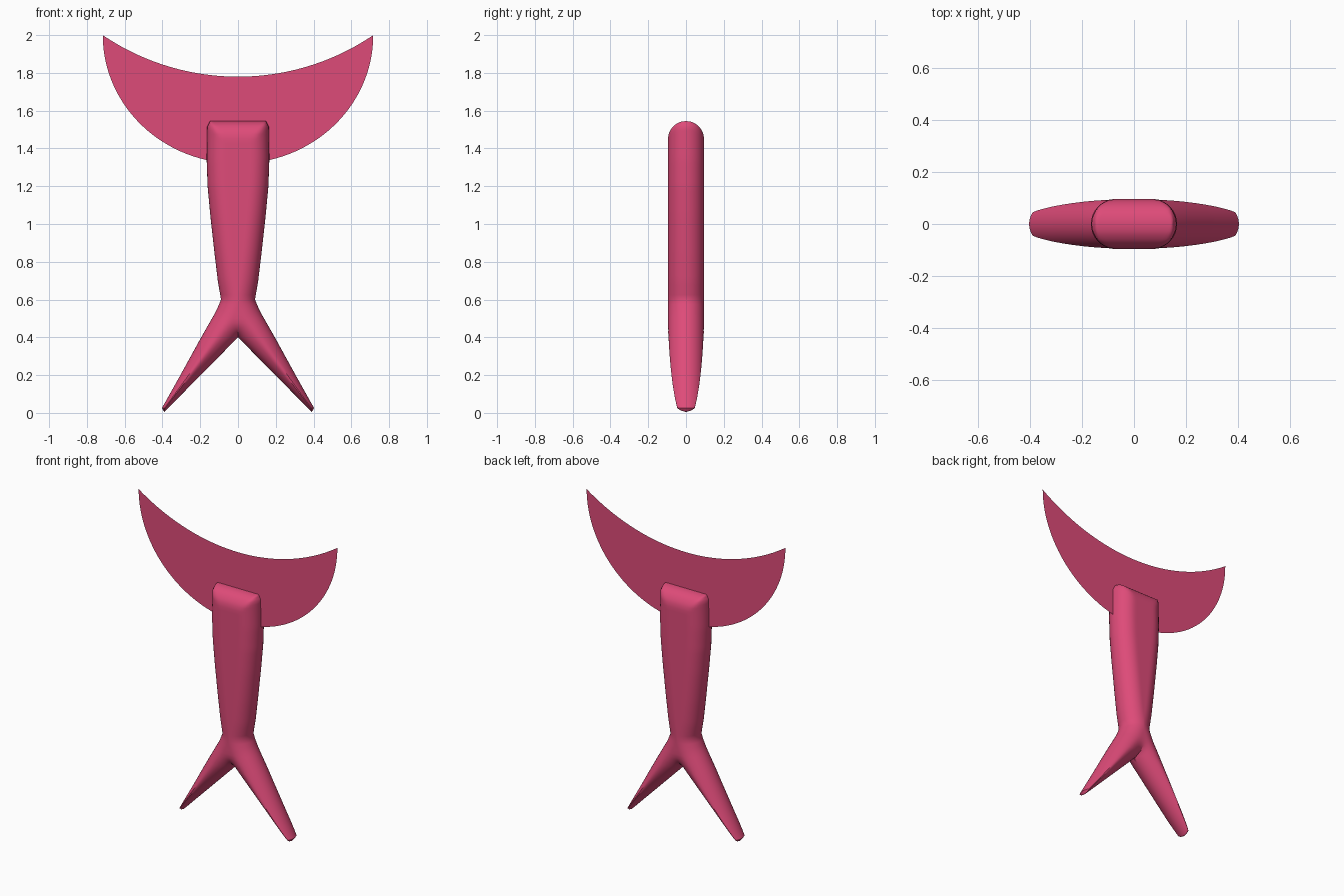
import bpy, bmesh, math
from mathutils import Vector
from mathutils.geometry import intersect_point_line

if "Cube" in bpy.data.objects:
    bpy.data.objects.remove(bpy.data.objects["Cube"])

mat = bpy.data.materials.new("pink")
mat.diffuse_color = (0.73, 0.07, 0.19, 1)
mat.use_nodes = True
mat.node_tree.nodes["Principled BSDF"].inputs["Base Color"].default_value = mat.diffuse_color


def add_object(name, bm):
    bmesh.ops.recalc_face_normals(bm, faces=bm.faces)
    mesh = bpy.data.meshes.new(name)
    bm.to_mesh(mesh)
    bm.free()
    obj = bpy.data.objects.new(name, mesh)
    bpy.context.collection.objects.link(obj)
    mesh.materials.append(mat)
    return obj


def interp(points, z):
    # points are (z, x), ascending in z
    for (z0, x0), (z1, x1) in zip(points, points[1:]):
        if z <= z1:
            return x0 + (x1 - x0) * max(0, z - z0) / (z1 - z0)
    return points[-1][1]


# Thin crescent sheet between two arcs
W, TIP, UPPER, LOWER, N = 0.716, 2.0, 1.78, 1.32, 64
r_up = (W**2 + (TIP - UPPER)**2) / (2 * (TIP - UPPER))
bm = bmesh.new()
rows = []
for i in range(N + 1):
    a = math.pi * i / N
    x = -W * math.cos(a)
    z_up = UPPER + r_up - math.sqrt(r_up**2 - x * x)
    z_low = TIP - (TIP - LOWER) * math.sin(a)
    rows.append((bm.verts.new((x, 0, z_up)), bm.verts.new((x, 0, z_low))))
for (a, b), (c, d) in zip(rows, rows[1:]):
    bm.faces.new((a, b, d, c))
bmesh.ops.remove_doubles(bm, verts=bm.verts, dist=1e-4)
add_object("crescent_sheet", bm)

# Inflated forked shaft: half outline, puffed by distance to the edge, mirrored
OUTER = [(0.005, 0.39), (0.025, 0.403), (0.2, 0.305), (0.4, 0.195), (0.54, 0.115),
         (0.6, 0.09), (0.7, 0.107), (0.85, 0.125), (1.05, 0.147), (1.2, 0.161),
         (1.34, 0.166), (1.515, 0.163), (1.545, 0.148)]
CROTCH, TOP, THICK = 0.4, 1.545, 0.096
INNER = [(0.005, 0.39), (CROTCH, 0.0), (TOP, 0.0)]
edge = [Vector((x, z)) for z, x in INNER[:2]]
edge += [Vector((x, z)) for z, x in OUTER] + [Vector((0, TOP))]
segments = [(edge[0], edge[1])] + list(zip(edge[2:], edge[3:]))


def puff(x, z):
    p, best = Vector((x, z)), 1.0
    for a, b in segments:
        q, t = intersect_point_line(p, a, b)
        q = a.lerp(b, min(1, max(0, t)))
        best = min(best, (p - Vector((q[0], q[1]))).length)
    d = min(best, THICK)
    return math.sqrt(max(0, THICK**2 - (THICK - d)**2))


zs = [0.005, 0.012, 0.025] + [0.05 + 0.025 * i for i in range(54)]
zs += [1.4, 1.425, 1.45, 1.475, 1.495, 1.515, 1.525, 1.535, 1.541, TOP]
COLS = 16
bm = bmesh.new()
for side in (-1, 1):
    grid = []
    for z in zs:
        x0, x1 = interp(INNER, z), interp(OUTER, z)
        row = []
        for i in range(COLS + 1):
            x = x0 + (x1 - x0) * (1 - math.cos(math.pi * i / COLS)) / 2
            row.append(bm.verts.new((x, side * puff(x, z), z)))
        grid.append(row)
    for r0, r1 in zip(grid, grid[1:]):
        for i in range(COLS):
            bm.faces.new((r0[i], r0[i + 1], r1[i + 1], r1[i]))
bmesh.ops.remove_doubles(bm, verts=bm.verts, dist=5e-4)
shaft = add_object("forked_shaft", bm)
mirror = shaft.modifiers.new("mirror", 'MIRROR')
mirror.merge_threshold = 0.0005

bpy.context.view_layer.objects.active = shaft
shaft.select_set(True)
bpy.ops.object.shade_smooth_by_angle(angle=math.radians(40))
